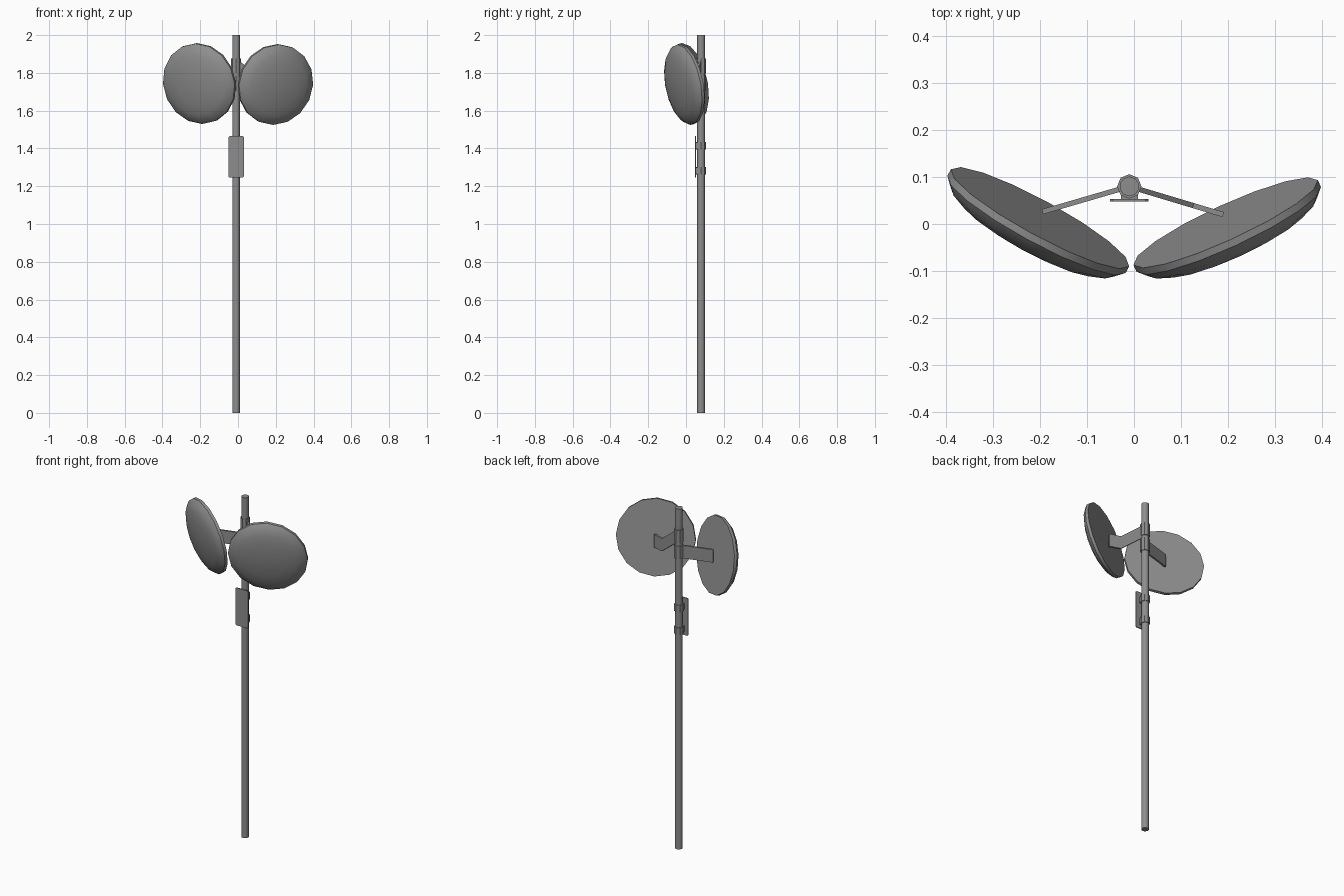
import bpy, bmesh, math
from mathutils import Matrix, Vector

if "Cube" in bpy.data.objects:
    bpy.data.objects.remove(bpy.data.objects["Cube"])

grey = bpy.data.materials.new("painted_grey")
grey.use_nodes = True
GREY = (0.27, 0.27, 0.27, 1)
grey.diffuse_color = GREY
grey.node_tree.nodes["Principled BSDF"].inputs["Base Color"].default_value = GREY

POLE = Vector((-0.01, 0.08, 0))


def finish(name, bm, smooth=True):
    bmesh.ops.recalc_face_normals(bm, faces=bm.faces)
    mesh = bpy.data.meshes.new(name)
    bm.to_mesh(mesh)
    bm.free()
    mesh.materials.append(grey)
    obj = bpy.data.objects.new(name, mesh)
    bpy.context.collection.objects.link(obj)
    if smooth:
        bpy.ops.object.select_all(action="DESELECT")
        obj.select_set(True)
        bpy.context.view_layer.objects.active = obj
        bpy.ops.object.shade_smooth_by_angle(angle=math.radians(38))
    return obj


def tube(name, radius, low, high, sides):
    bm = bmesh.new()
    place = Matrix.Translation(POLE + Vector((0, 0, (low + high) / 2)))
    bmesh.ops.create_cone(bm, cap_ends=True, segments=sides, radius1=radius,
                          radius2=radius, depth=high - low, matrix=place)
    return finish(name, bm)


def box(name, center, size, bevel=0):
    bm = bmesh.new()
    place = Matrix.Translation(center) @ Matrix.Diagonal((*size, 1))
    bmesh.ops.create_cube(bm, size=1, matrix=place)
    if bevel:
        # round only the corners seen from the front
        edges = [e for e in bm.edges
                 if abs((e.verts[0].co - e.verts[1].co).y) > size[1] / 2]
        bmesh.ops.bevel(bm, geom=edges, offset=bevel, segments=1, affect="EDGES")
    return finish(name, bm, False)


def dish(name, center, yaw, tilt, radius=0.216, sides=16):
    """Drum with a flat back, a short rim and a domed cover."""
    profile = [(1, 0), (1, 0.016), (0.92, 0.034), (0.75, 0.05),
               (0.5, 0.06), (0.25, 0.066)]
    # local z becomes the facing direction
    front = Vector((math.sin(yaw) * math.cos(tilt),
                    -math.cos(yaw) * math.cos(tilt), -math.sin(tilt)))
    side = Vector((math.cos(yaw), math.sin(yaw), 0))
    up = front.cross(side)
    place = Matrix((side, up, front)).transposed().to_4x4()
    place.translation = center
    bm = bmesh.new()
    rings = []
    for r, h in profile:
        rings.append([bm.verts.new(place @ Vector((
            r * radius * math.cos(math.tau * i / sides),
            r * radius * math.sin(math.tau * i / sides), h))) for i in range(sides)])
    bm.faces.new(rings[0])
    tip = bm.verts.new(place @ Vector((0, 0, 0.068)))
    for i in range(sides):
        j = (i + 1) % sides
        for a, b in zip(rings, rings[1:]):
            bm.faces.new((a[i], a[j], b[j], b[i]))
        bm.faces.new((rings[-1][i], rings[-1][j], tip))
    return finish(name, bm)


def arm(name, path, height=0.075, thick=0.011):
    """Upright strip that follows a path of points."""
    bm = bmesh.new()
    run = path[-1] - path[0]
    across = Vector((-run.y, run.x, 0)).normalized() * thick / 2
    lift = Vector((0, 0, height / 2))
    loops = [[bm.verts.new(p + across * a + lift * b)
              for a, b in ((-1, -1), (1, -1), (1, 1), (-1, 1))] for p in path]
    bm.faces.new(loops[0])
    bm.faces.new(loops[-1])
    for a, b in zip(loops, loops[1:]):
        for i in range(4):
            j = (i + 1) % 4
            bm.faces.new((a[i], a[j], b[j], b[i]))
    return finish(name, bm, False)


# Mast
tube("mast", 0.021, 0, 2, 10)

# Dishes, each facing outward and slightly down
dish("right_dish", Vector((-0.2, 0.013, 1.745)), math.radians(-28.6), math.radians(10))
dish("left_dish", Vector((0.195, 0.003, 1.74)), math.radians(24.7), math.radians(10))

# Mounting arms and their collars
right_z, left_z = 1.745, 1.838
arm("right_arm", [POLE + Vector((0, 0, right_z)), Vector((-0.195, 0.026, right_z))])
start, end = POLE + Vector((0, 0, left_z)), Vector((0.19, 0.02, 1.73))
bend = start.lerp(end, 0.68)
bend.z = end.z
arm("left_arm", [start, bend, end])
for name, z in (("right_collar", right_z), ("left_collar", left_z)):
    tube(name, 0.026, z - 0.038, z + 0.038, 8)

# Sign plate with two clamps
box("sign_plate", Vector((-0.01, 0.0505, 1.355)), (0.082, 0.006, 0.22), 0.006)
for name, z in (("lower_clamp", 1.283), ("upper_clamp", 1.415)):
    tube(name, 0.026, z - 0.02, z + 0.02, 8)
    box(name + "_block", Vector((-0.01, 0.061, z)), (0.036, 0.018, 0.034))
